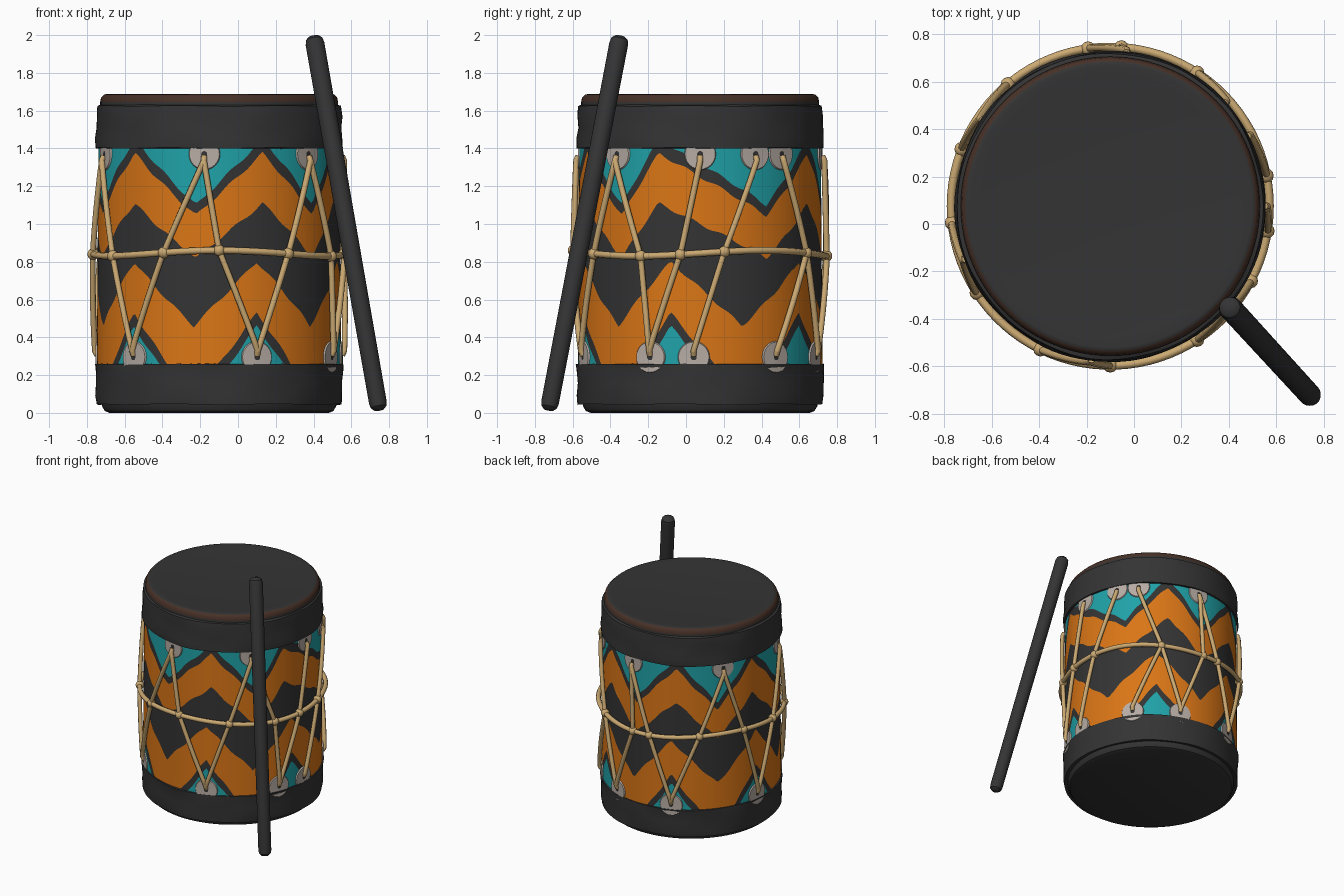
import bpy, bmesh, math
from mathutils import Vector

if "Cube" in bpy.data.objects:
    bpy.data.objects.remove(bpy.data.objects["Cube"])

CENTRE = Vector((-0.10, 0.075, 0))


def material(name, colour):
    m = bpy.data.materials.new(name)
    m.use_nodes = True
    m.diffuse_color = (*colour, 1)
    bsdf = m.node_tree.nodes["Principled BSDF"]
    bsdf.inputs["Base Color"].default_value = (*colour, 1)
    bsdf.inputs["Roughness"].default_value = 0.8
    return m


dark = material("charcoal", (0.034, 0.034, 0.034))
orange = material("orange paint", (0.70, 0.18, 0.008))
teal = material("teal paint", (0.014, 0.36, 0.39))
tan = material("tan rope", (0.60, 0.40, 0.17))
pale = material("pale hide", (0.47, 0.41, 0.37))
brown = material("worn brown", (0.062, 0.030, 0.020))


def body_radius(z):
    return 0.649 - 0.007 * z


def polar(deg, r, z):
    a = math.radians(deg)
    return Vector((r * math.cos(a), r * math.sin(a), z))


def smooth(ob, angle=35):
    bpy.ops.object.select_all(action="DESELECT")
    ob.select_set(True)
    bpy.context.view_layer.objects.active = ob
    bpy.ops.object.shade_smooth_by_angle(angle=math.radians(angle))


def finish(bm, name, mats, location=CENTRE):
    bmesh.ops.remove_doubles(bm, verts=bm.verts, dist=1e-5)
    mesh = bpy.data.meshes.new(name)
    bm.to_mesh(mesh)
    bm.free()
    for m in mats:
        mesh.materials.append(m)
    ob = bpy.data.objects.new(name, mesh)
    ob.location = location
    bpy.context.collection.objects.link(ob)
    smooth(ob)
    return ob


def lathe(name, profile, mats, rule=None, steps=96, wobble=0, location=CENTRE):
    """Turn a (radius, height) profile, listed bottom to top, round z."""
    bm = bmesh.new()
    columns = []
    for j in range(steps):
        deg = 360 * j / steps
        a = math.radians(deg)
        col = []
        for i, (r, z) in enumerate(profile):
            dr = wobble * (math.sin(5 * a + 2 * i) + 0.6 * math.sin(11 * a - i))
            dz = wobble * math.sin(7 * a + 3 * i)
            col.append(bm.verts.new(polar(deg, r + dr, z + dz)))
        columns.append(col)
    for j in range(steps):
        a, b = columns[j], columns[(j + 1) % steps]
        for i in range(len(profile) - 1):
            f = bm.faces.new((a[i], b[i], b[i + 1], a[i + 1]))
            f.material_index = rule(i) if rule else 0
    return finish(bm, name, mats, location)


# Drum heads, with a worn rim round the upper one
lathe("lower_head", [(0, 0.0), (0.58, 0.0), (0.605, 0.01), (0.62, 0.035),
                     (0.625, 0.07)], [dark])
lathe("upper_head", [(0.63, 1.60), (0.63, 1.645), (0.625, 1.67), (0.61, 1.685),
                     (0.595, 1.688), (0.55, 1.682), (0, 1.68)],
      [dark, brown], lambda i: 1 if i in (1, 2) else 0)

# Hide bands, slightly wrinkled
lathe("lower_band", [(0.61, 0.05), (0.648, 0.045), (0.653, 0.09), (0.651, 0.16),
                     (0.655, 0.23), (0.657, 0.258), (0.635, 0.262)],
      [dark], wobble=0.0022)
lathe("upper_band", [(0.63, 1.398), (0.654, 1.402), (0.655, 1.45), (0.648, 1.51),
                     (0.650, 1.57), (0.645, 1.625), (0.625, 1.632)],
      [dark], wobble=0.0022)

# Painted shell: stacked zigzag stripes, valleys and peaks at these bearings
UPPER = ([-163, -101, -40, 33, 87, 142], [-134, -69, -20, 62, 115, 168])
LOWER = ([-161, -102, -42, 20, 85, 142], [-134, -72, -14, 54, 112, 171])


def zigzag(keys, deg):
    points = sorted((d + turn, v) for v, row in enumerate(keys)
                    for d in row for turn in (-360, 0, 360))
    for (d0, v0), (d1, v1) in zip(points, points[1:]):
        if d0 <= deg <= d1:
            return v0 + (v1 - v0) * (deg - d0) / (d1 - d0)


# Each stripe edge: bearings, height at valleys, height at peaks
EDGES = [(UPPER, 1.10, 1.45), (UPPER, 1.045, 1.375), (UPPER, 0.82, 1.11),
         (LOWER, 0.46, 0.80), (LOWER, 0.08, 0.53), (LOWER, 0.01, 0.46)]
STRIPES = [1, 0, 2, 0, 2, 0, 1]
STRIPES = [1, 0, 2, 0, 2, 0, 1]
TOP, BOTTOM = 1.41, 0.25


def shell_column(deg):
    zs = [TOP]
    for keys, low, high in EDGES:
        z = low + (high - low) * zigzag(keys, deg)
        z += 0.008 * math.sin(math.radians(deg * 23) + 4 * low)
        zs.append(max(BOTTOM, min(zs[-1], z)))
    return [polar(deg, body_radius(z), z) for z in zs + [BOTTOM]]


bm = bmesh.new()
count = 240
columns = [shell_column(-180 + 360 * j / count) for j in range(count)]
for j in range(count):
    a, b = columns[j], columns[(j + 1) % count]
    for i, stripe in enumerate(STRIPES):
        corners = []
        for p in (a[i], a[i + 1], b[i + 1], b[i]):
            if all((p - q).length > 1e-5 for q in corners):
                corners.append(p)
        if len(corners) > 2:
            f = bm.faces.new([bm.verts.new(p) for p in corners])
            f.material_index = stripe
finish(bm, "painted_shell", [dark, teal, orange])


# Hide tabs with a lace hole, wrapped on the shell
def tab(name, deg, z0):
    bm = bmesh.new()
    steps = 24
    rings = []
    for r, lift in ((0, 0.008), (0.016, 0.008), (0.08, 0.008), (0.086, -0.002)):
        ring = []
        for k in range(steps):
            t = 2 * math.pi * k / steps
            z = z0 + r * math.sin(t)
            d = deg + math.degrees(r * math.cos(t) / 0.645)
            ring.append(bm.verts.new(polar(d, body_radius(z) + lift, z)))
        rings.append(ring)
    for i in range(3):
        for k in range(steps):
            n = (k + 1) % steps
            f = bm.faces.new((rings[i][k], rings[i + 1][k],
                              rings[i + 1][n], rings[i][n]))
            f.material_index = 0 if i else 1
    finish(bm, name, [pale, dark])


for d in (-160, -97, -43, 0, 27, 42, 84, 146):
    tab("upper_tab", d, 1.37)
for d in (-134, -72, -24, -3, 38, 70, 112, 172):
    tab("lower_tab", d, 0.295)


# Ropes
def rope(name, points, cyclic=False, thickness=0.016):
    curve = bpy.data.curves.new(name, "CURVE")
    curve.dimensions = "3D"
    curve.bevel_depth = thickness
    curve.bevel_resolution = 2
    curve.use_fill_caps = True
    spline = curve.splines.new("POLY")
    spline.points.add(len(points) - 1)
    for p, co in zip(spline.points, points):
        p.co = (*co, 1)
    spline.use_cyclic_u = cyclic
    curve.materials.append(tan)
    ob = bpy.data.objects.new(name, curve)
    ob.location = CENTRE
    bpy.context.collection.objects.link(ob)
    bpy.ops.object.select_all(action="DESELECT")
    ob.select_set(True)
    bpy.context.view_layer.objects.active = ob
    bpy.ops.object.convert(target="MESH")
    smooth(bpy.context.view_layer.objects.active, 60)


def knot_height(deg):
    return 0.845 + 0.015 * math.sin(math.radians(deg * 3))


# Upper tab, waist knot and lower tab bearing of each lace
LACES = [(-160, -147, -134), (-97, -116, -134), (-97, -90, -72), (-43, -57, -72),
         (-43, -28, -24), (0, -9, -24), (27, 11, -3), (42, 57, 38), (42, 57, 70),
         (84, 86, 70), (84, 98, 112), (146, 130, 112), (146, 159, 172),
         (-160, -174, -188)]
for top, mid, low in LACES:
    stops = [(top, 0.650, 1.36), (top, 0.661, 1.335), (mid, 0.672, knot_height(mid)),
             (low, 0.664, 0.33), (low, 0.652, 0.305)]
    path = [polar(*stops[0])]
    for s, e in zip(stops, stops[1:]):
        for k in range(1, 9):
            path.append(polar(*(u + (v - u) * k / 8 for u, v in zip(s, e))))
    rope("lace", path)

knots = sorted({mid for _, mid, _ in LACES})
rope("waist_rope", [polar(d, 0.671, knot_height(d)) for d in range(-180, 180, 4)],
     True, 0.018)
for d in knots:
    bm = bmesh.new()
    bmesh.ops.create_uvsphere(bm, u_segments=12, v_segments=8, radius=0.031)
    finish(bm, "waist_knot", [tan], CENTRE + polar(d, 0.670, knot_height(d)))

# Drumstick leaning on the drum
foot, tip = Vector((0.748, -0.728, 0.012)), Vector((0.40, -0.348, 1.997))
axis = tip - foot
n = axis.length
stick = lathe("drumstick", [(0, 0), (0.025, 0.004), (0.042, 0.02), (0.047, 0.045),
                            (0.050, n - 0.045), (0.044, n - 0.018),
                            (0.026, n - 0.003), (0, n)],
              [dark], steps=32, location=foot)
stick.rotation_euler = axis.to_track_quat("Z", "Y").to_euler()
